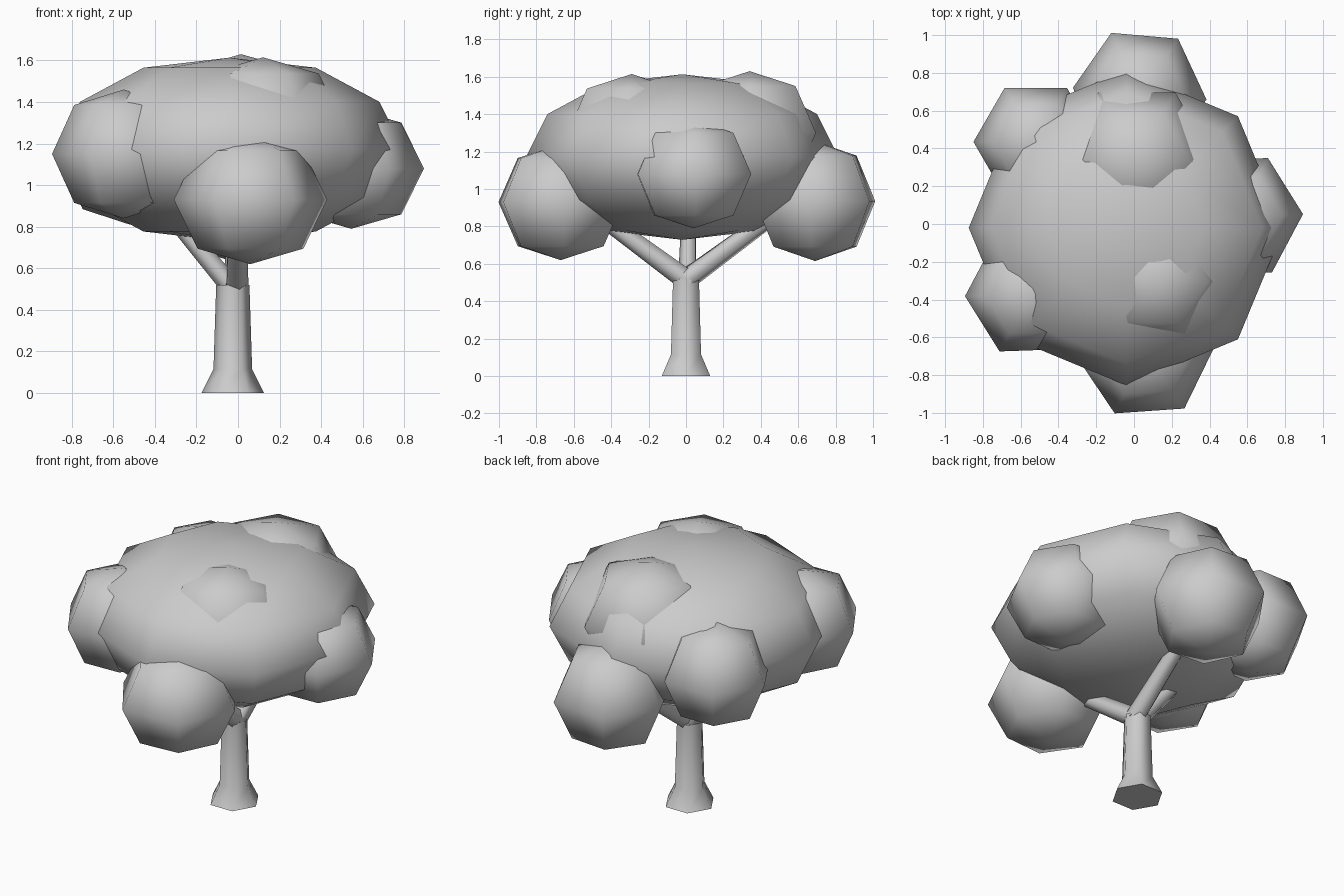
import bpy, bmesh, math
from mathutils import Vector, Matrix

if "Cube" in bpy.data.objects:
    bpy.data.objects.remove(bpy.data.objects["Cube"])


def lathe(name, profile, sides, matrix):
    """Revolve (radius, height) pairs; zero radius makes a pole."""
    bm = bmesh.new()
    rings = []
    for r, z in profile:
        n = 1 if r == 0 else sides
        rings.append([bm.verts.new((r * math.cos(math.tau * i / sides),
                                    r * math.sin(math.tau * i / sides), z)) for i in range(n)])
    for a, b in zip(rings, rings[1:]):
        for i in range(sides):
            j = (i + 1) % sides
            if len(a) == 1:
                bm.faces.new((a[0], b[j], b[i]))
            elif len(b) == 1:
                bm.faces.new((a[i], a[j], b[0]))
            else:
                bm.faces.new((a[i], a[j], b[j], b[i]))
    for ring, flip in ((rings[0], True), (rings[-1], False)):
        if len(ring) > 1:
            cap = bm.faces.new(ring[::-1] if flip else ring)
    bm.transform(matrix)
    bmesh.ops.recalc_face_normals(bm, faces=bm.faces)
    for f in bm.faces:
        f.smooth = len(f.verts) <= 4
    mesh = bpy.data.meshes.new(name)
    bm.to_mesh(mesh)
    bm.free()
    obj = bpy.data.objects.new(name, mesh)
    bpy.context.collection.objects.link(obj)
    return obj


# Trunk with flared foot
lathe("trunk", [(0.15, 0), (0.093, 0.115), (0.08, 0.52)], 6,
      Matrix.Translation((-0.025, 0, 0)))


# Branches reaching from the trunk top into the crown
def branch(name, start, end, r0, r1):
    start, end = Vector(start), Vector(end)
    d = end - start
    m = Matrix.Translation(start) @ d.to_track_quat('Z', 'Y').to_matrix().to_4x4()
    lathe(name, [(r0, 0), (r1, d.length)], 5, m)


branch("front_branch", (-0.01, 0.02, 0.50), (0.0, -0.55, 0.92), 0.06, 0.045)
branch("back_branch", (-0.01, -0.02, 0.50), (0.0, 0.55, 0.92), 0.06, 0.045)
branch("left_branch", (-0.04, 0.01, 0.52), (-0.40, 0.02, 0.95), 0.052, 0.04)

# Main crown
lathe("crown", [(0, -0.4425), (0.415, -0.394), (0.72, -0.23), (0.835, 0),
                (0.72, 0.23), (0.415, 0.394), (0, 0.4425)], 8,
      Matrix.Translation((-0.04, -0.02, 1.171)))

# Leaf clumps around the crown: centre, radius, half height, turn in degrees
clumps = {
    "front_clump": ((0.06, -0.67, 0.93), 0.37, 0.31, 4),
    "back_clump": ((0.03, 0.69, 0.935), 0.355, 0.32, -5),
    "left_front_clump": ((-0.55, -0.37, 1.15), 0.345, 0.31, 2),
    "left_back_clump": ((-0.52, 0.435, 1.12), 0.33, 0.31, 0),
    "right_clump": ((0.545, 0.04, 1.08), 0.35, 0.29, 2),
    "top_back_clump": ((0.015, 0.34, 1.30), 0.41, 0.33, 0),
    "top_front_clump": ((0.12, -0.29, 1.29), 0.39, 0.325, -3),
}
for name, (centre, r, h, turn) in clumps.items():
    lathe(name, [(0, -h), (0.69 * r, -0.76 * h), (r, 0), (0.69 * r, 0.76 * h), (0, h)], 6,
          Matrix.Translation(centre) @ Matrix.Rotation(math.radians(turn), 4, 'Z'))
